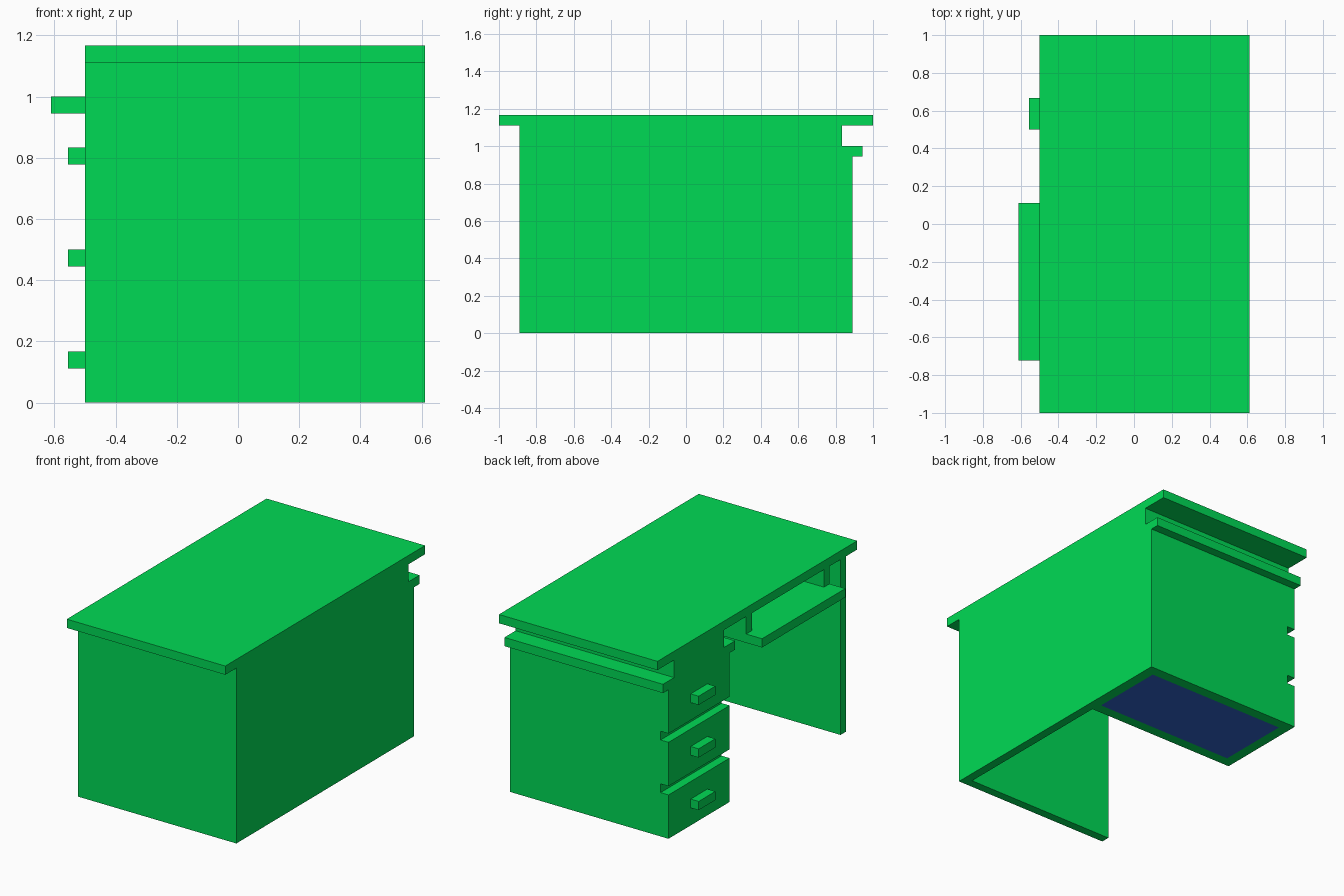
import bpy
import bmesh
from mathutils import Vector

cube = bpy.data.objects.get("Cube")
if cube:
    bpy.data.objects.remove(cube, do_unlink=True)

U = 1 / 18  # board thickness; all dimensions below are in boards


def make_material(name, rgb):
    mat = bpy.data.materials.new(name)
    mat.use_nodes = True
    color = (*rgb, 1.0)
    mat.diffuse_color = color
    mat.node_tree.nodes["Principled BSDF"].inputs["Base Color"].default_value = color
    return mat


green = make_material("green", (0.0, 0.7, 0.09))
blue = make_material("blue", (0.028, 0.125, 0.6))


def prism(name, axis, start, end, profile, inset_base=False):
    """Extrude a flat profile along x or y from start to end."""
    bm = bmesh.new()
    if axis == "y":    # profile in x, z
        points = [Vector((a, start, b)) for a, b in profile]
        move = Vector((0, end - start, 0))
    else:              # profile in y, z
        points = [Vector((start, a, b)) for a, b in profile]
        move = Vector((end - start, 0, 0))
    face = bm.faces.new([bm.verts.new(p * U) for p in points])
    result = bmesh.ops.extrude_face_region(bm, geom=[face], use_keep_orig=True)
    new_verts = [g for g in result["geom"] if isinstance(g, bmesh.types.BMVert)]
    bmesh.ops.translate(bm, verts=new_verts, vec=move * U)
    bmesh.ops.recalc_face_normals(bm, faces=bm.faces[:])
    if inset_base:     # blue panel framed by the underside
        base = [f for f in bm.faces if all(abs(v.co.z) < 1e-5 for v in f.verts)]
        bmesh.ops.inset_region(bm, faces=base, thickness=1.2 * U, use_even_offset=True)
        for f in base:
            f.material_index = 1
    mesh = bpy.data.meshes.new(name)
    bm.to_mesh(mesh)
    bm.free()
    mesh.materials.append(green)
    if inset_base:
        mesh.materials.append(blue)
    obj = bpy.data.objects.new(name, mesh)
    bpy.context.collection.objects.link(obj)


def box(name, x, y, z):
    prism(name, "y", *y, [(x[0], z[0]), (x[1], z[0]), (x[1], z[1]), (x[0], z[1])])


# Top board and leg panel
box("desk_top", (-9, 11), (-18, 18), (20, 21))
box("leg_panel", (-9, 11), (-16, -15), (0, 20))

# Back panel, notched around the cabinet ledge
prism("back_panel", "x", 10, 11,
      [(-15, 0), (5, 0), (5, 17), (4, 17), (4, 18), (6, 18), (6, 20), (-15, 20)])

# Drawer cabinet: grooves separate the three drawer fronts
outline = [(11, 17), (11, 0)]
for z in (0, 6, 12):
    outline += [(-9, z), (-9, z + 5)]
    if z < 12:
        outline += [(-8, z + 5), (-8, z + 6)]
outline = outline[:-1]
outline.append((-9, 17))
prism("drawer_cabinet", "y", 5, 16, outline, inset_base=True)
box("cabinet_ledge", (-9, 11), (4, 17), (17, 18))
box("cabinet_neck", (-9, 11), (6, 15), (18, 20))

# Drawer handles
for name, z in (("lower", 2), ("middle", 8), ("upper", 14)):
    box(name + "_drawer_handle", (-10, -9), (9, 12), (z, z + 1))

# Sliding tray hung below the top
box("keyboard_tray", (-11, 0), (-13, 2), (17, 18))
for name, y in (("left", 1), ("right", -13)):
    box("tray_hanger_" + name, (-9, 0), (y, y + 1), (18, 20))
